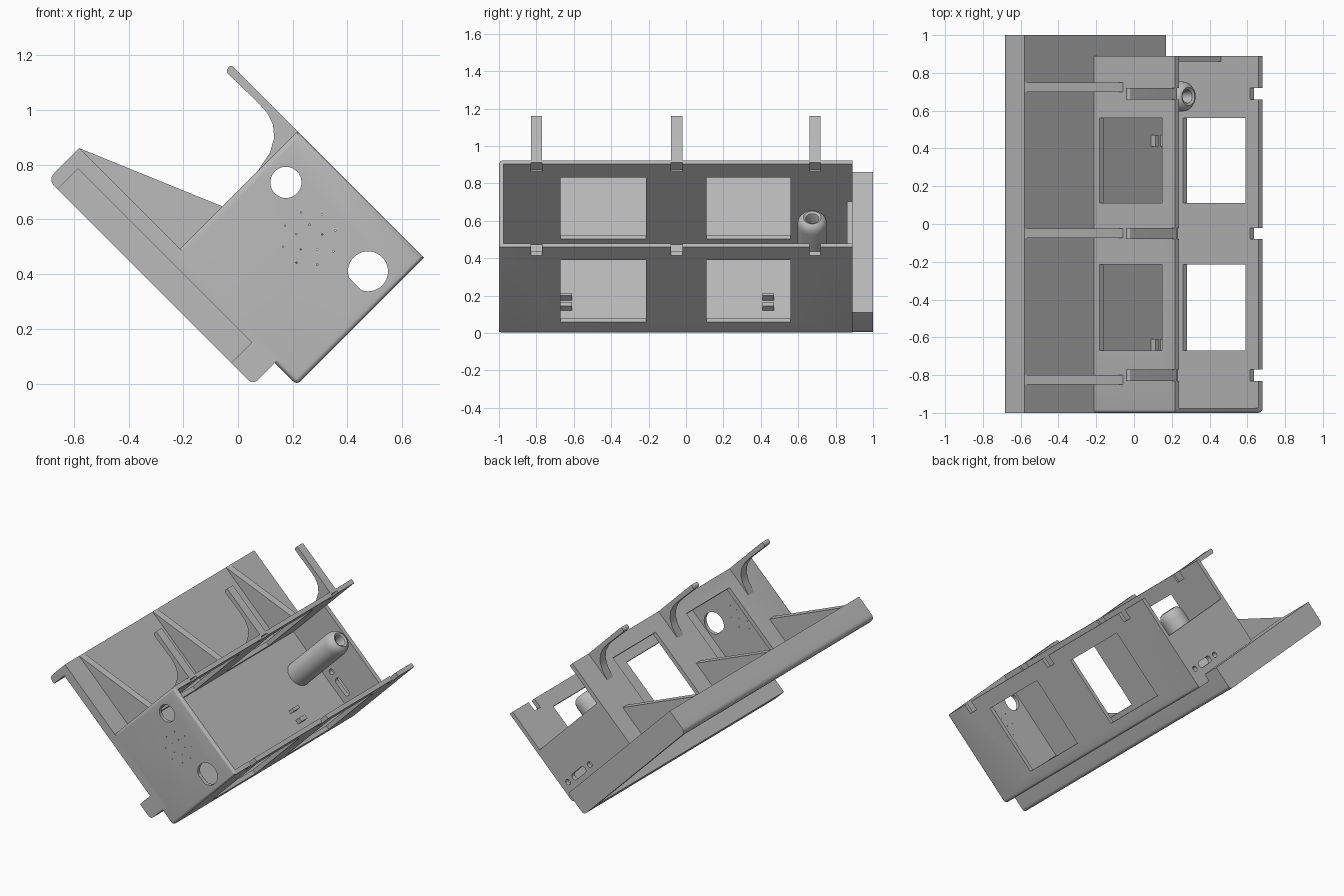
import bpy, bmesh, math

if "Cube" in bpy.data.objects:
    bpy.data.objects.remove(bpy.data.objects["Cube"])

grey = bpy.data.materials.new("light grey")
grey.use_nodes = True
COLOUR = (0.5, 0.5, 0.5, 1)
grey.diffuse_color = COLOUR
grey.node_tree.nodes["Principled BSDF"].inputs["Base Color"].default_value = COLOUR
ROOT2 = math.sqrt(2)


def tilt(s, y, d):
    """Tilted frame: s = x + z (away from the plate), d = z - x (up the plate)."""
    return ((s - d) / 2, y, (s + d) / 2)


def finish(name, bm):
    bmesh.ops.recalc_face_normals(bm, faces=bm.faces)
    mesh = bpy.data.meshes.new(name)
    bm.to_mesh(mesh)
    bm.free()
    mesh.materials.append(grey)
    obj = bpy.data.objects.new(name, mesh)
    bpy.context.collection.objects.link(obj)
    return obj


def rounded(points):
    """Replace each (s, d, r) corner by a small curve."""
    out = []
    for i, p in enumerate(points):
        if len(p) == 2:
            out.append(p)
            continue
        ends = []
        for q in (points[i - 1], points[(i + 1) % len(points)]):
            k = p[2] / math.hypot(q[0] - p[0], q[1] - p[1])
            ends.append([p[j] + (q[j] - p[j]) * k for j in (0, 1)])
        for n in range(7):
            t = n / 6
            out.append([ends[0][j] * (1 - t) ** 2 + 2 * p[j] * t * (1 - t)
                        + ends[1][j] * t * t for j in (0, 1)])
    return out


def prism(name, points, y0, y1, front_round=0):
    bm = bmesh.new()
    face = bm.faces.new([bm.verts.new(tilt(p[0], y0, p[1])) for p in rounded(points)])
    front_edges = list(face.edges)
    grown = bmesh.ops.extrude_face_region(bm, geom=[face], use_keep_orig=True)
    for v in grown["geom"]:
        if isinstance(v, bmesh.types.BMVert):
            v.co.y = y1
    bmesh.ops.recalc_face_normals(bm, faces=bm.faces)
    if front_round:
        bmesh.ops.bevel(bm, geom=front_edges, offset=front_round, segments=4,
                        profile=0.5, affect='EDGES')
    return finish(name, bm)


def block(name, s0, s1, d0, d1, y0, y1):
    return prism(name, [(s0, d0), (s1, d0), (s1, d1), (s0, d1)], y0, y1)


def disc(x, z, r, sides=40, flat=-9):
    ring = [(2 * math.pi * i / sides) for i in range(sides)]
    return [(max(x + z + ROOT2 * r * math.cos(a), flat),
             z - x + ROOT2 * r * math.sin(a)) for a in ring]


def cut(obj, cutters):
    bpy.context.view_layer.objects.active = obj
    for c in cutters:
        c.hide_render = True
        mod = obj.modifiers.new("cut", 'BOOLEAN')
        mod.operation = 'DIFFERENCE'
        mod.solver = 'EXACT'
        mod.object = c
        bpy.ops.object.modifier_apply(modifier=mod.name)
        bpy.data.objects.remove(c)


# Main measures in the tilted frame
FLOOR, RIM = 0.28, 1.14
LOW, HIGH, WALL = -0.22, 0.705, 0.04
BACK = 0.89
STATIONS = (-0.80, -0.05, 0.69)

# Open box with rounded front edges
box = prism("box_shell", [(0.21, LOW, 0.03), (RIM, LOW), (RIM, HIGH), (0.21, HIGH)],
            -1, BACK, front_round=0.018)
cutters = [
    block("cavity", FLOOR, 1.3, LOW + WALL, HIGH - WALL, -0.975, 0.86),
    block("end_opening", 0.74, 1.3, LOW + WALL, HIGH - WALL, 0.8, 1.1),
    block("channel_clearance", 0, 0.215, 0.1, 1, -1.1, 0.96),
]
# Windows through both long walls
for y0, y1 in ((-0.67, -0.215), (0.11, 0.56)):
    cutters.append(block("window", 0.34, 1.0, LOW - 0.1, HIGH + 0.1, y0, y1))
# Notches in the rims
for y in STATIONS:
    cutters.append(block("low_notch", 1.05, 1.3, LOW - 0.1, LOW + 0.1, y - 0.03, y + 0.03))
    cutters.append(block("high_notch", 1.06, 1.3, HIGH - 0.1, HIGH - 0.02, y - 0.03, y + 0.03))
# Round hole, flatted hole and pin holes in the front wall
cutters.append(prism("round_hole", disc(0.175, 0.735, 0.057), -1.1, -0.9))
flat_pts = [p for p in disc(0.475, 0.41, 0.073) if p[0] >= 0.79]
keep = sorted(flat_pts, key=lambda p: math.atan2(p[1] + 0.065, p[0] - 0.885))
cutters.append(prism("flatted_hole", keep, -1.1, -0.9))
for count, reach in ((5, 0.05), (8, 0.1)):
    for i in range(count):
        a = 2 * math.pi * i / count + 0.3
        cutters.append(prism("pin_hole", disc(0.26 + reach * math.cos(a),
                             0.53 + reach * math.sin(a), 0.003, 6), -1.1, -0.9))
# Slot and two screw holes in the end wall
cutters.append(prism("slot", [(0.34, -0.06, 0.03), (0.40, -0.06, 0.03),
                              (0.40, 0.12, 0.03), (0.34, 0.12, 0.03)], 0.8, 0.95))
for d in (-0.13, 0.19):
    cutters.append(prism("screw_hole", disc((0.37 - d) / 2, (0.37 + d) / 2, 0.018, 16), 0.8, 0.95))
cut(box, cutters)

# Back plate with a channel on its outer face, closed at the rear end
plate = prism("back_plate", [(0.05, -0.06, 0.04), (FLOOR, -0.06), (FLOOR, 1.44),
                             (0.05, 1.44, 0.05)], -1, 1)
cut(plate, [block("channel", -0.1, 0.2, 0.10, 1.37, -1.1, 0.96)])

# Hooks and triangular ribs
for i, y in enumerate(STATIONS):
    n = str(i + 1)
    prism("hook_" + n, [(0.84, HIGH - 0.01), (RIM, HIGH - 0.01), (RIM, 1.19, 0.015),
                        (1.095, 1.19, 0.025), (1.10, 0.95), (1.095, 0.88), (1.075, 0.82),
                        (1.03, 0.765), (0.96, 0.727), (0.86, 0.706)], y - 0.03, y + 0.03)
    r = y + (0.035 if i == 2 else -0.025 if i == 0 else 0)
    prism("rib_" + n, [(0.27, 0.69), (0.58, 0.69), (0.59, HIGH), (FLOOR, 1.44), (0.27, 1.44)],
          r - 0.025, r + 0.025)

# Small clips on the box floor
for n, y in (("front", -0.64), ("rear", 0.44)):
    block("clip_low_" + n, 0.27, 0.33, -0.04, 0.0, y - 0.03, y + 0.03)
    block("clip_high_" + n, 0.27, 0.33, 0.07, 0.10, y - 0.03, y + 0.03)

# Hollow peg with a rounded tip
profile = [(0.08, 0.27), (0.08, 0.83), (0.075, 0.87), (0.062, 0.895), (0.048, 0.905),
           (0.036, 0.895), (0.03, 0.87), (0.03, 0.6)]
SIDES = 36
bm = bmesh.new()
rings = []
for r, s in profile:
    angles = [2 * math.pi * k / SIDES for k in range(SIDES)]
    rings.append([bm.verts.new(tilt(s, 0.675 + r * math.cos(a), 0.33 + ROOT2 * r * math.sin(a)))
                  for a in angles])
for a, b in zip(rings, rings[1:]):
    for k in range(SIDES):
        m = (k + 1) % SIDES
        bm.faces.new((a[k], a[m], b[m], b[k]))
bm.faces.new(rings[0])
bm.faces.new(rings[-1])
finish("peg", bm)

# Smooth the rounded areas, keep corners sharp
for obj in bpy.context.collection.objects:
    if obj.type == 'MESH' and grey.name in obj.data.materials:
        bpy.ops.object.select_all(action='DESELECT')
        obj.select_set(True)
        bpy.context.view_layer.objects.active = obj
        bpy.ops.object.shade_smooth_by_angle(angle=math.radians(30))
